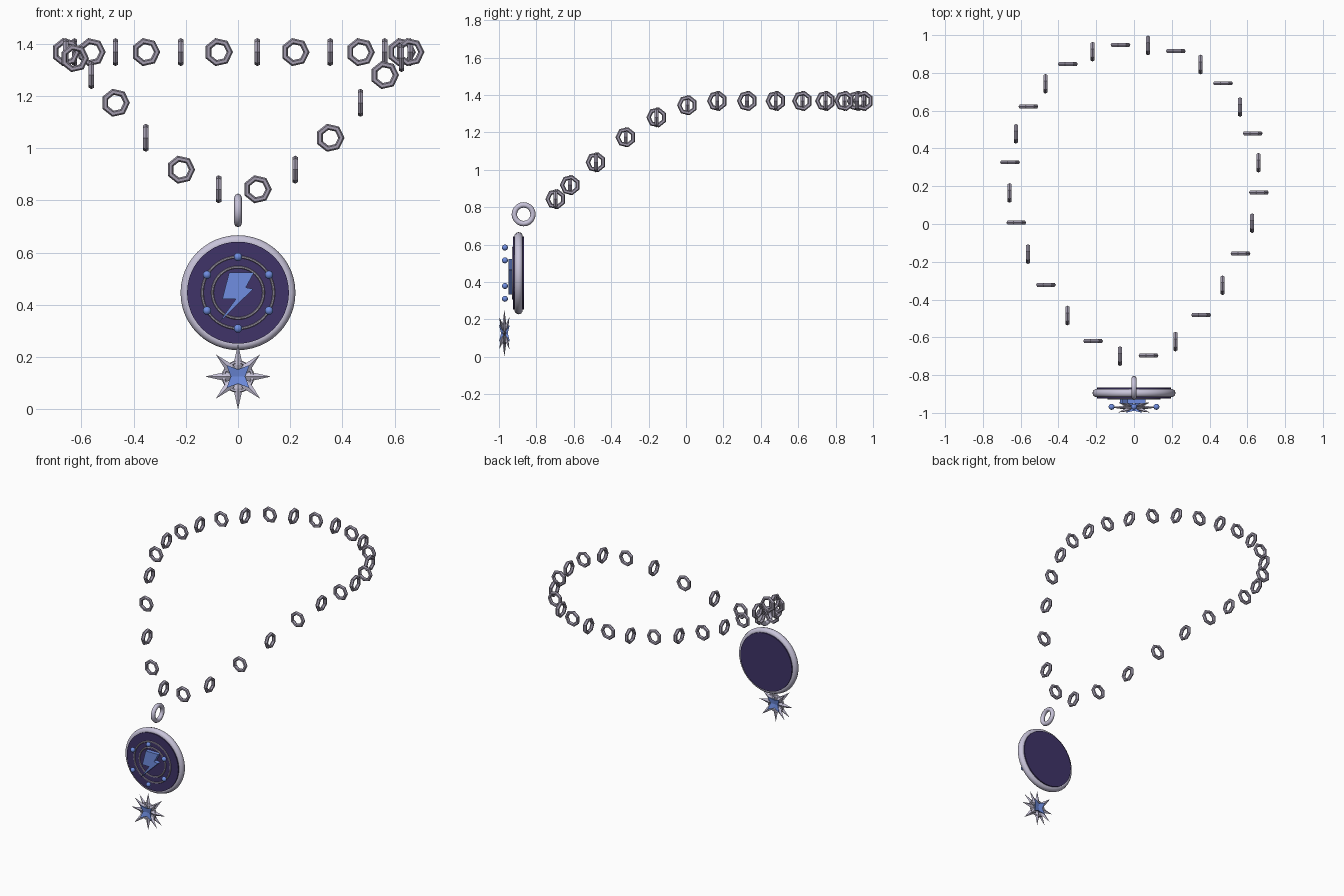
import bpy, bmesh, math
from mathutils import Vector

if "Cube" in bpy.data.objects:
    bpy.data.objects.remove(bpy.data.objects["Cube"])


def material(name, rgb):
    m = bpy.data.materials.new(name)
    m.diffuse_color = (*rgb, 1)
    m.use_nodes = True
    m.node_tree.nodes["Principled BSDF"].inputs["Base Color"].default_value = m.diffuse_color
    return m


STEEL = material("chain_steel", (0.36, 0.33, 0.42))
SILVER = material("pale_silver", (0.58, 0.55, 0.70))
PURPLE = material("dark_purple", (0.05, 0.033, 0.14))
BLUE = material("blue_enamel", (0.16, 0.27, 0.75))


def finish(name, mat, smooth=False):
    ob = bpy.context.object
    ob.name = name
    ob.data.materials.append(mat)
    if smooth:
        bpy.ops.object.shade_smooth_by_angle(angle=math.radians(50))
    return ob


def torus(name, loc, R, r, seg, sides, mat, turn=0, smooth=True):
    bpy.ops.mesh.primitive_torus_add(
        location=loc, rotation=(math.pi / 2, 0, turn), major_radius=R,
        minor_radius=r, major_segments=seg, minor_segments=sides)
    return finish(name, mat, smooth)


def from_bmesh(name, bm, mat, loc=(0, 0, 0)):
    bmesh.ops.recalc_face_normals(bm, faces=bm.faces)
    me = bpy.data.meshes.new(name)
    bm.to_mesh(me)
    bm.free()
    ob = bpy.data.objects.new(name, me)
    ob.location = loc
    me.materials.append(mat)
    bpy.context.collection.objects.link(ob)
    return ob


# Chain: 28 links, alternately facing front and side
ys = [.948, .915, .847, .745, .622, .48, .327, .167, .007,
      -.157, -.322, -.482, -.62, -.697]
zs = [1.368] * 8 + [1.345, 1.28, 1.174, 1.04, .918, .843]
for i in range(14):
    x = 0.663 * math.sin(math.radians((i + .5) * 360 / 28))
    for side in (1, -1):
        facing_side = (i % 2 == 0) == (side == 1)
        torus("chain_link", (side * x, ys[i], zs[i]), 0.043, 0.012, 7, 6,
              STEEL, -math.pi / 2 if facing_side else 0, False)

# Hanging ring
torus("hanging_ring", (0, -.868, .762), .05, .0145, 20, 8, SILVER, math.pi / 2)

# Medallion body and rim
C = Vector((0, -.895, .447))
bpy.ops.mesh.primitive_cylinder_add(vertices=48, radius=.195, depth=.058,
                                    location=C, rotation=(math.pi / 2, 0, 0))
finish("medallion_disc", PURPLE, True)
torus("medallion_rim", C, .197, .023, 48, 10, SILVER)

# Face rings and beads
for R in (.137, .098):
    torus("face_ring", (0, -.926, C.z), R, .005, 40, 6, STEEL)
for k in range(6):
    a = math.radians(90 + 60 * k)
    bpy.ops.mesh.primitive_uv_sphere_add(
        segments=12, ring_count=8, radius=.016,
        location=(.137 * math.cos(a), -.968, C.z + .137 * math.sin(a)))
    finish("blue_bead", BLUE, True)

# Zigzag bolt emblem
bolt = [(-.034, .077), (.061, .077), (.03, .02), (.058, .014),
        (-.073, -.114), (-.008, -.024), (-.06, -.024)]
bm = bmesh.new()
face = bm.faces.new([bm.verts.new((x, -.95, C.z + z)) for x, z in bolt])
ext = bmesh.ops.extrude_face_region(bm, geom=[face])
bmesh.ops.translate(bm, vec=(0, .03, 0),
                    verts=[v for v in ext["geom"] if isinstance(v, bmesh.types.BMVert)])
if face.is_valid is False or len(bm.faces) < 9:
    bm.faces.new([v for v in list(bm.verts)[:7]])
from_bmesh("bolt_emblem", bm, BLUE)

# Star pendant: thin spikes on the axes and towards the corners
S = (0, -.971, .126)
tips = [(.126, 0, 0), (-.126, 0, 0), (0, 0, .126), (0, 0, -.126)]
tips += [(x, y, z) for x in (.085, -.085) for y in (.027, -.027) for z in (.085, -.085)]
bm = bmesh.new()
for t in tips:
    t = Vector(t)
    d = t.normalized()
    u = d.cross(Vector((0, 1, 0))).normalized()
    w = d.cross(u)
    ring = [bm.verts.new(d * .045 + u * a + w * b)
            for a, b in ((.018, 0), (0, .011), (-.018, 0), (0, -.011))]
    tip, root = bm.verts.new(t), bm.verts.new((0, 0, 0))
    for k in range(4):
        bm.faces.new((ring[k], ring[(k + 1) % 4], tip))
        bm.faces.new((ring[(k + 1) % 4], ring[k], root))
from_bmesh("star_spikes", bm, SILVER, S)

# Star hub ring
torus("star_hub_ring", S, .055, .007, 20, 6, SILVER)

# Blue core: cube with edges and faces drawn inwards
bm = bmesh.new()
bmesh.ops.create_cube(bm, size=2)
bmesh.ops.subdivide_edges(bm, edges=bm.edges[:], cuts=1, use_grid_fill=True)
for v in bm.verts:
    zeros = sum(abs(c) < .01 for c in v.co)
    v.co *= (1, .62, .5)[zeros]
    v.co = Vector((v.co.x * .044, v.co.y * .029, v.co.z * .044))
from_bmesh("star_core", bm, BLUE, S)
